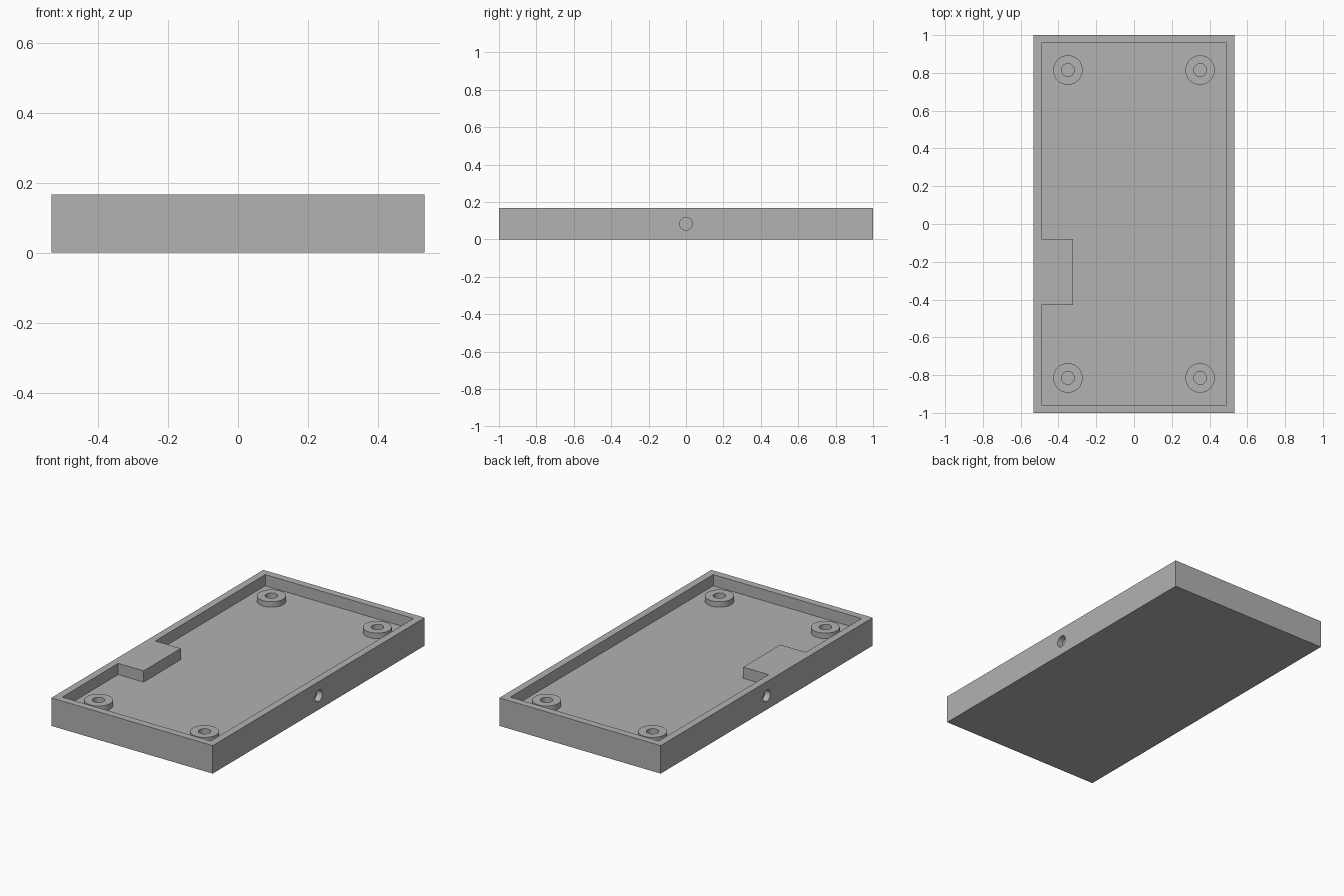
import bpy, bmesh, math
from mathutils import Matrix, Vector

if "Cube" in bpy.data.objects:
    bpy.data.objects.remove(bpy.data.objects["Cube"], do_unlink=True)

# Main dimensions
HALF_X, HALF_Y, HEIGHT = 0.533, 1.0, 0.167
WALL, FLOOR = 0.043, 0.1
BOSS_TOP, BOSS_R, HOLE_R = 0.133, 0.078, 0.034

grey = bpy.data.materials.new("plain grey")
grey.use_nodes = True
colour = (0.445, 0.445, 0.445, 1)
grey.diffuse_color = colour
grey.node_tree.nodes["Principled BSDF"].inputs["Base Color"].default_value = colour


def add_object(name, bm):
    bmesh.ops.recalc_face_normals(bm, faces=bm.faces)
    mesh = bpy.data.meshes.new(name)
    bm.to_mesh(mesh)
    bm.free()
    mesh.materials.append(grey)
    obj = bpy.data.objects.new(name, mesh)
    bpy.context.collection.objects.link(obj)
    return obj


def prism(name, outline, bottom, top):
    bm = bmesh.new()
    face = bm.faces.new([bm.verts.new((x, y, bottom)) for x, y in outline])
    result = bmesh.ops.extrude_face_region(bm, geom=[face])
    moved = [v for v in result["geom"] if isinstance(v, bmesh.types.BMVert)]
    bmesh.ops.translate(bm, verts=moved, vec=(0, 0, top - bottom))
    return add_object(name, bm)


def smooth(obj):
    bpy.ops.object.select_all(action="DESELECT")
    obj.select_set(True)
    bpy.context.view_layer.objects.active = obj
    bpy.ops.object.shade_smooth_by_angle(angle=math.radians(30))


def cut(target, cutter):
    mod = target.modifiers.new("cut", "BOOLEAN")
    mod.operation, mod.solver, mod.object = "DIFFERENCE", "EXACT", cutter
    bpy.ops.object.select_all(action="DESELECT")
    target.select_set(True)
    bpy.context.view_layer.objects.active = target
    bpy.ops.object.modifier_apply(modifier=mod.name)
    bpy.data.objects.remove(cutter, do_unlink=True)


# Tray body
tray = prism("tray", [(-HALF_X, -HALF_Y), (HALF_X, -HALF_Y),
                      (HALF_X, HALF_Y), (-HALF_X, HALF_Y)], 0, HEIGHT)

# Shallow cavity, leaving a rectangular block against one side wall
ix, iy = HALF_X - WALL, HALF_Y - WALL
block_x, block_front, block_back = -0.322, -0.43, -0.08
cavity = prism("cavity_cutter",
               [(-ix, -iy), (ix, -iy), (ix, iy), (-ix, iy),
                (-ix, block_back), (block_x, block_back),
                (block_x, block_front), (-ix, block_front)],
               FLOOR, HEIGHT + 0.1)
cut(tray, cavity)

# Blind round hole in the middle of each long side
for side in (-1, 1):
    bm = bmesh.new()
    place = Matrix.Translation((side * HALF_X, 0, HEIGHT / 2)) @ Matrix.Rotation(math.pi / 2, 4, "Y")
    bmesh.ops.create_cone(bm, cap_ends=True, segments=40, radius1=HOLE_R,
                          radius2=HOLE_R, depth=0.07, matrix=place)
    cut(tray, add_object("side_hole_cutter", bm))
smooth(tray)

# Ring-shaped screw bosses in the four corners
for x, x_name in ((-0.35, "right"), (0.35, "left")):
    for y, y_name in ((-0.815, "front"), (0.815, "back")):
        bm = bmesh.new()
        low = FLOOR - 0.004
        section = [(HOLE_R, low), (BOSS_R, low), (BOSS_R, BOSS_TOP), (HOLE_R, BOSS_TOP)]
        verts = [bm.verts.new((r, 0, z)) for r, z in section]
        edges = [bm.edges.new((verts[i], verts[(i + 1) % 4])) for i in range(4)]
        bmesh.ops.spin(bm, geom=verts + edges, cent=(0, 0, 0), axis=(0, 0, 1),
                       angle=math.tau, steps=48, use_merge=True)
        bmesh.ops.remove_doubles(bm, verts=bm.verts, dist=0.0001)
        bmesh.ops.translate(bm, verts=bm.verts, vec=Vector((x, y, 0)))
        smooth(add_object(f"{y_name}_{x_name}_boss", bm))
